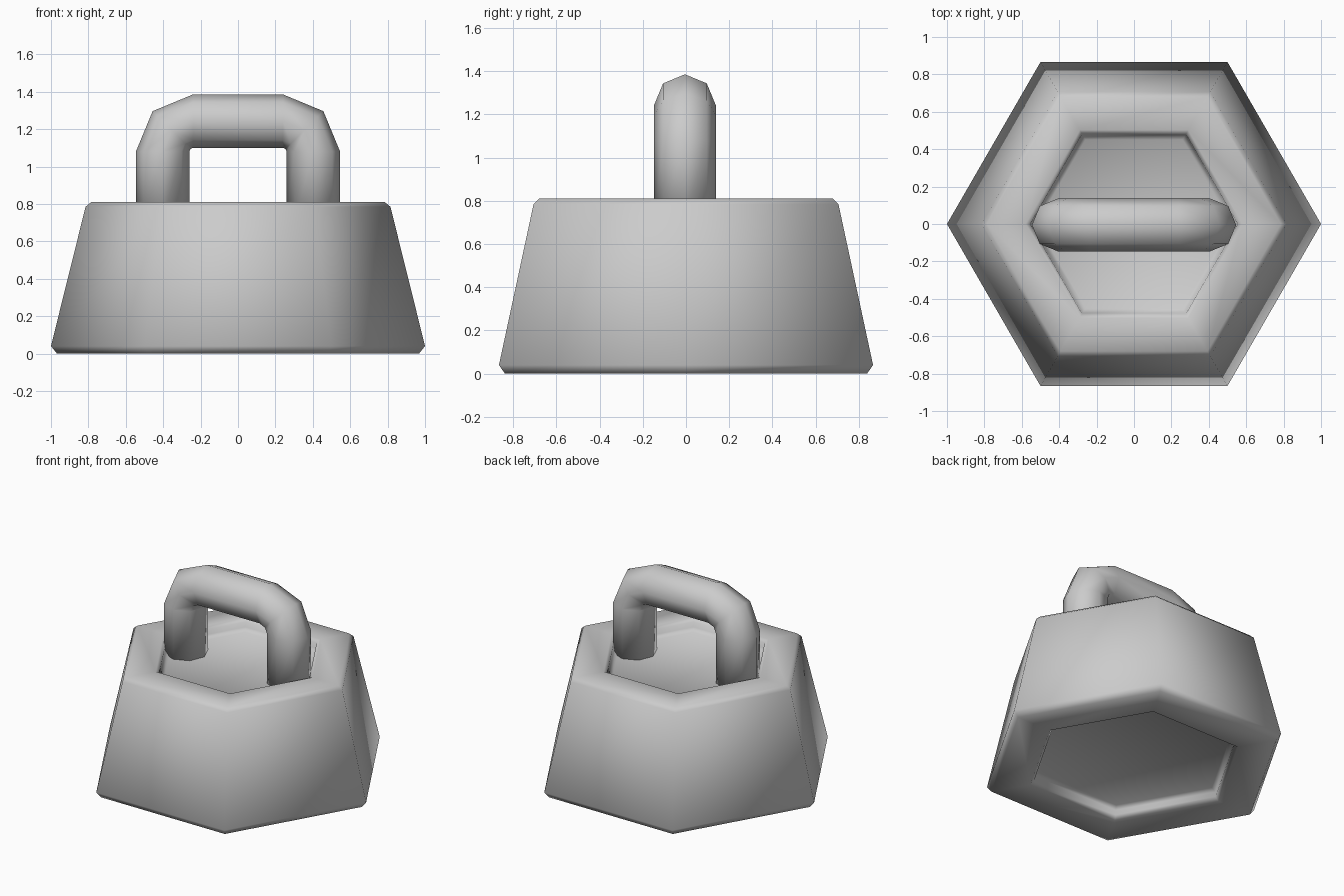
import bpy, bmesh
from math import sin, cos, pi
from mathutils import Vector

if "Cube" in bpy.data.objects:
    bpy.data.objects.remove(bpy.data.objects["Cube"])


def skin(name, rings):
    """Loft a closed, smooth-shaded solid through equal-sized rings of points."""
    bm = bmesh.new()
    loops = [[bm.verts.new(p) for p in ring] for ring in rings]
    n = len(loops[0])
    for a, b in zip(loops, loops[1:]):
        for i in range(n):
            j = (i + 1) % n
            bm.faces.new((a[i], a[j], b[j], b[i]))
    bm.faces.new(loops[0])
    bm.faces.new(loops[-1])
    bmesh.ops.recalc_face_normals(bm, faces=bm.faces[:])
    for f in bm.faces:
        f.smooth = True
    mesh = bpy.data.meshes.new(name)
    bm.to_mesh(mesh)
    bm.free()
    obj = bpy.data.objects.new(name, mesh)
    bpy.context.collection.objects.link(obj)
    return obj


# Hexagonal tapered body: chamfered edges, shallow recess below and on top
profile = [
    (0.65, 0.08), (0.68, 0.06), (0.68, 0.025), (0.705, 0.0),   # bottom recess
    (0.968, 0.0), (1.0, 0.04), (0.815, 0.785), (0.785, 0.81),  # outer wall
    (0.58, 0.81), (0.555, 0.79), (0.55, 0.755), (0.52, 0.732), # top recess
]
skin("weight_body", [
    [(r * cos(k * pi / 3), r * sin(k * pi / 3), z) for k in range(6)]
    for r, z in profile])

# Handle: eight-sided tube swept along an arch with two-step bends
TUBE, BEND, LEG_X, BEND_Z, HY = 0.143, 0.163, 0.403, 1.08, -0.005
cx = LEG_X - BEND
stations = [(Vector((LEG_X, HY, 0.71)), 0.0)]
for side, angles in ((1, (0, pi / 4, pi / 2)), (-1, (pi / 2, 3 * pi / 4, pi))):
    for t in angles:
        centre = Vector((side * cx + BEND * cos(t), HY, BEND_Z + BEND * sin(t)))
        stations.append((centre, t))
stations.append((Vector((-LEG_X, HY, 0.71)), pi))

rings = []
for centre, t in stations:
    out = Vector((cos(t), 0, sin(t)))
    rings.append([centre + TUBE * (out * cos(k * pi / 4) + Vector((0, sin(k * pi / 4), 0)))
                  for k in range(8)])
skin("handle", rings)
